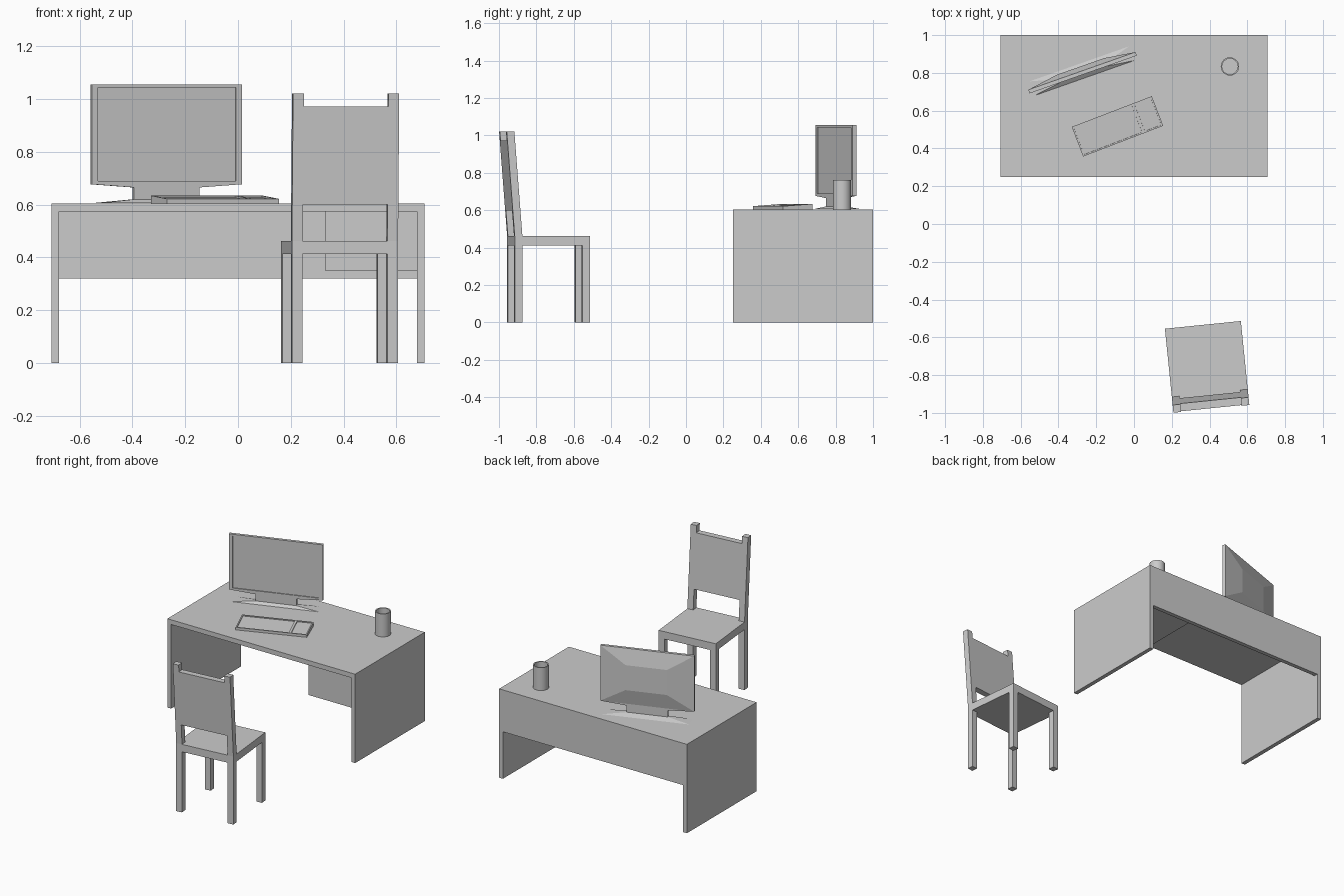
import bpy, bmesh
from math import radians
from mathutils import Vector, Matrix

if "Cube" in bpy.data.objects:
    bpy.data.objects.remove(bpy.data.objects["Cube"])


def finish(bm, name, loc=(0, 0, 0), angle=0):
    bmesh.ops.recalc_face_normals(bm, faces=bm.faces)
    mesh = bpy.data.meshes.new(name)
    bm.to_mesh(mesh)
    bm.free()
    ob = bpy.data.objects.new(name, mesh)
    ob.location = loc
    ob.rotation_euler.z = radians(angle)
    bpy.context.collection.objects.link(ob)
    return ob


def box_mesh(x, y, z, lean=0):
    """Box from (min, max) ranges; lean shifts the top along y."""
    bm = bmesh.new()
    bmesh.ops.create_cube(bm, size=1)
    for v in bm.verts:
        top = v.co.z > 0
        v.co = [r[int(c > 0)] for r, c in zip((x, y, z), v.co)]
        if top:
            v.co.y += lean
    bm.normal_update()
    return bm


def facing(bm, direction):
    return max(bm.faces, key=lambda f: f.normal.dot(Vector(direction)))


def step(bm, face, scale=(1, 1, 1), move=(0, 0, 0)):
    """Extrude a face, scale it about its centre and move it."""
    new = bmesh.ops.extrude_discrete_faces(bm, faces=[face])["faces"][0]
    c = new.calc_center_median()
    m = Matrix.Translation(c + Vector(move)) @ Matrix.Diagonal((*scale, 1)) @ Matrix.Translation(-c)
    bmesh.ops.transform(bm, matrix=m, verts=new.verts)
    return new


# Desk: upside-down U profile pulled from front to back
W, H, T = 0.707, 0.605, 0.028
bm = bmesh.new()
profile = [(-W, 0), (-W, H), (W, H), (W, 0), (W - T, 0),
           (W - T, H - 0.032), (T - W, H - 0.032), (T - W, 0)]
face = bm.faces.new([bm.verts.new((x, 0.25, z)) for x, z in profile])
out = bmesh.ops.extrude_face_region(bm, geom=[face])["geom"]
bmesh.ops.translate(bm, vec=(0, 0.75, 0), verts=[g for g in out if isinstance(g, bmesh.types.BMVert)])
finish(bm, "desk_body")
finish(box_mesh((T - W, W - T), (1 - T, 1), (0.32, H - 0.032)), "desk_back_panel")
finish(box_mesh((0.33, W - T), (0.285, 1 - T), (0.35, H - 0.032)), "desk_drawer")

# Chair, built around its own centre and turned slightly
S, L, SEAT, TOP, LEAN = 0.202, 0.041, 0.463, 1.02, -0.043
place = dict(loc=(0.385, -0.735, 0), angle=5.8)
finish(box_mesh((-S, S), (-S, S), (0.412, SEAT)), "seat", **place)
for side, x in (("left", (-S, L - S)), ("right", (S - L, S))):
    finish(box_mesh(x, (S - L, S), (0, 0.412)), side + "_front_leg", **place)
    finish(box_mesh(x, (-S, L - S), (0, 0.412)), side + "_back_leg", **place)
    finish(box_mesh(x, (-S, L - S), (SEAT, TOP), LEAN), side + "_back_post", **place)

# Backrest follows the lean of the posts
z0, z1 = 0.6, 0.972
slope = LEAN / (TOP - SEAT)
y0 = -S + slope * (z0 - SEAT)
finish(box_mesh((L - S, S - L), (y0, y0 + L), (z0, z1), slope * (z1 - z0)), "backrest", **place)

# Monitor: recessed screen, bulged back, neck and low sloping foot
bm = box_mesh((-0.301, 0.301), (0, 0.02), (0.677, 1.055))
front, back, under = [facing(bm, d) for d in ((0, -1, 0), (0, 1, 0), (0, 0, -1))]
screen = step(bm, front, (0.92, 1, 0.936))
step(bm, screen, move=(0, 0.006, 0))
step(bm, back, (0.44, 1, 0.45), (0, 0.025, 0))
neck = step(bm, under, (0.437, 1, 1), (0, 0, -0.012))
neck = step(bm, neck, move=(0, 0, -0.045))
step(bm, neck, (2.13, 4, 1), (0, 0.01, -0.0145))
finish(bm, "monitor", (-0.269, 0.7915, 0), 19.4)

# Keyboard: wedge with two sunken key fields
bm = box_mesh((-0.227, 0.227), (-0.084, 0.084), (0, 0.017))
for v in bm.verts:
    if v.co.y > 0 and v.co.z > 0:
        v.co.z = 0.029
bmesh.ops.bisect_plane(bm, geom=bm.verts[:] + bm.edges[:] + bm.faces[:],
                       plane_co=(0.118, 0, 0), plane_no=(1, 0, 0))
bm.normal_update()
tops = [f for f in bm.faces if f.normal.z > 0.9]
bmesh.ops.inset_individual(bm, faces=tops, thickness=0.011, depth=0)
bmesh.ops.inset_individual(bm, faces=tops, thickness=0.0005, depth=-0.006)
finish(bm, "keyboard", (-0.0875, 0.517, H), 21)

# Cup: open cylinder with an inner wall
bm = bmesh.new()
bmesh.ops.create_cone(bm, cap_ends=True, segments=16, radius1=0.049, radius2=0.049, depth=0.156)
bm.normal_update()
rim = step(bm, facing(bm, (0, 0, 1)), (0.85, 0.85, 1))
step(bm, rim, move=(0, 0, -0.146))
cup = finish(bm, "cup", (0.508, 0.834, H + 0.078))
bpy.context.view_layer.objects.active = cup
cup.select_set(True)
bpy.ops.object.shade_smooth_by_angle(angle=radians(40))
